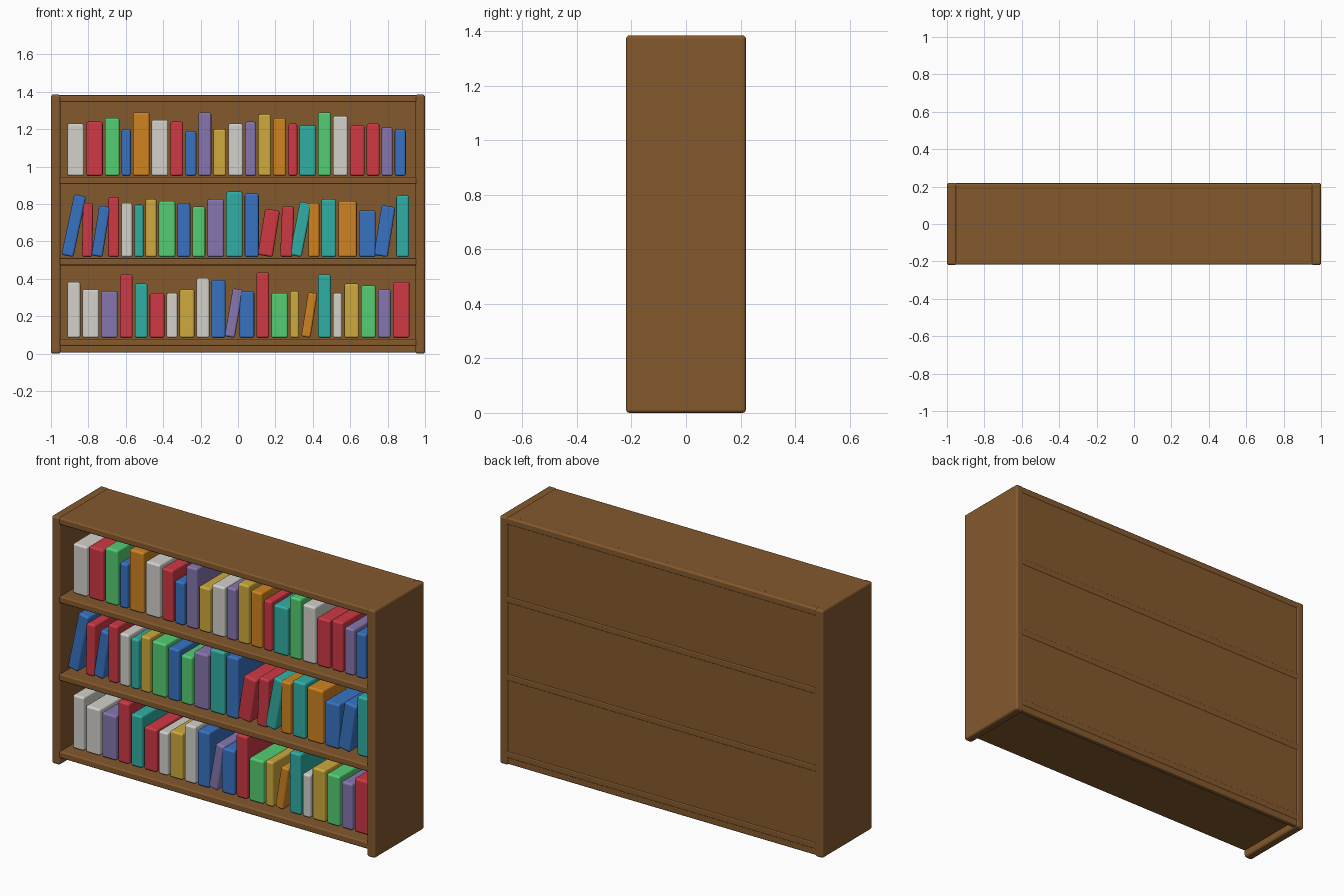
import bpy
import bmesh
from math import radians, cos
from mathutils import Vector

default_cube = bpy.data.objects.get("Cube")
if default_cube:
    bpy.data.objects.remove(default_cube, do_unlink=True)


def make_material(name, rgb):
    mat = bpy.data.materials.new(name)
    mat.use_nodes = True
    colour = (*rgb, 1)
    mat.diffuse_color = colour
    mat.node_tree.nodes["Principled BSDF"].inputs["Base Color"].default_value = colour
    return mat


palette = {
    "wood": (.23, .10, .027),
    "white": (.65, .64, .60),
    "red": (.62, .04, .06),
    "green": (.09, .61, .17),
    "blue": (.04, .17, .54),
    "orange": (.62, .23, .015),
    "purple": (.24, .18, .43),
    "yellow": (.61, .40, .045),
    "teal": (.03, .43, .37),
}
materials = {name: make_material(name, rgb) for name, rgb in palette.items()}


def rounded_box(name, low, high, material, radius, origin=(0, 0, 0), lean=0):
    """Box between two corners with rounded edges, tilted about its origin."""
    low, high = Vector(low), Vector(high)
    size, middle = high - low, (low + high) / 2
    bm = bmesh.new()
    bmesh.ops.create_cube(bm, size=1)
    bmesh.ops.scale(bm, vec=size, verts=bm.verts)
    bmesh.ops.translate(bm, vec=middle, verts=bm.verts)
    for face in bm.faces:
        face.smooth = True
    mesh = bpy.data.meshes.new(name)
    bm.to_mesh(mesh)
    bm.free()
    mesh.materials.append(materials[material])
    obj = bpy.data.objects.new(name, mesh)
    obj.location = origin
    obj.rotation_euler.y = radians(lean)
    bpy.context.collection.objects.link(obj)
    bevel = obj.modifiers.new("rounded edges", "BEVEL")
    bevel.width = radius
    bevel.segments = 3
    bevel.harden_normals = True
    return obj


# Bookcase: two sides, back, and four boards
HEIGHT, DEPTH, BOARD = 1.385, .22, .038
for side, x in (("right", -1), ("left", .948)):
    rounded_box(side + "_side_panel", (x, -DEPTH, 0), (x + .052, DEPTH, HEIGHT), "wood", .013)
rounded_box("back_panel", (-.955, .185, .006), (.955, .215, HEIGHT - .002), "wood", .006)
boards = {"bottom_shelf": .078, "middle_shelf": .51, "upper_shelf": .944, "top_board": 1.382}
for name, top in boards.items():
    rounded_box(name, (-.96, .003 - DEPTH, top - BOARD), (.96, DEPTH - .002, top), "wood", .008)


# Books: (colour, spacing, height, lean in degrees, own width), sizes in hundredths
def stock_shelf(shelf, start, books):
    x, base = start, boards[shelf] + .006
    for number, (colour, spacing, height, *tilt) in enumerate(books):
        lean, width = tilt or (0, spacing - 1.1)
        width, length = width / 100, height / 100
        corner = (x + width * cos(radians(lean)), 0, base)
        rounded_box(f"{shelf}_book_{number + 1}", (-width, -.16, 0), (0, .16, length),
                    colour, .012, corner, lean)
        x += spacing / 100


stock_shelf("upper_shelf", -.912, [
    ("white", 10, 28), ("red", 10, 29), ("green", 9, 31), ("blue", 6, 25),
    ("orange", 10, 34), ("white", 10, 30), ("red", 8, 29), ("blue", 7, 24),
    ("purple", 8, 34), ("yellow", 8, 25), ("white", 9, 28), ("purple", 7, 29),
    ("yellow", 8, 33), ("orange", 8, 31), ("red", 6, 28), ("teal", 10, 27),
    ("green", 8, 34), ("white", 9, 32), ("red", 9, 27), ("red", 8, 28),
    ("purple", 7, 26), ("blue", 7, 25),
])
stock_shelf("middle_shelf", -.944, [
    ("blue", 11, 33, 12, 6.5), ("red", 5, 29, 1, 5.5), ("blue", 9, 27, 9, 6),
    ("red", 7, 32), ("white", 7, 29), ("teal", 6, 28), ("yellow", 7, 31),
    ("green", 10, 30), ("blue", 8, 29), ("green", 8, 27), ("purple", 10, 31),
    ("teal", 10, 35), ("blue", 7, 34, 0, 7.5), ("red", 12, 25, 9, 8),
    ("red", 5, 27, 2, 6.5), ("teal", 10, 29, 11, 6.5), ("orange", 7, 29),
    ("teal", 9, 31), ("orange", 11, 30), ("blue", 8, 25, 0, 9),
    ("blue", 12, 27, 9, 7.5), ("teal", 8, 33),
])
stock_shelf("bottom_shelf", -.912, [
    ("white", 8, 30), ("white", 10, 26), ("purple", 10, 25), ("red", 8, 34),
    ("teal", 8, 29), ("red", 9, 24), ("white", 7, 24), ("yellow", 9, 26),
    ("white", 8, 32), ("blue", 7, 31, 0, 7.5), ("purple", 8, 26, 10, 5.5),
    ("blue", 9, 25), ("red", 8, 35), ("green", 10, 24), ("yellow", 6, 25),
    ("orange", 9, 24, 9, 5), ("teal", 8, 34), ("white", 6, 24),
    ("yellow", 9, 29), ("green", 9, 28), ("purple", 8, 26), ("red", 10, 30),
])
